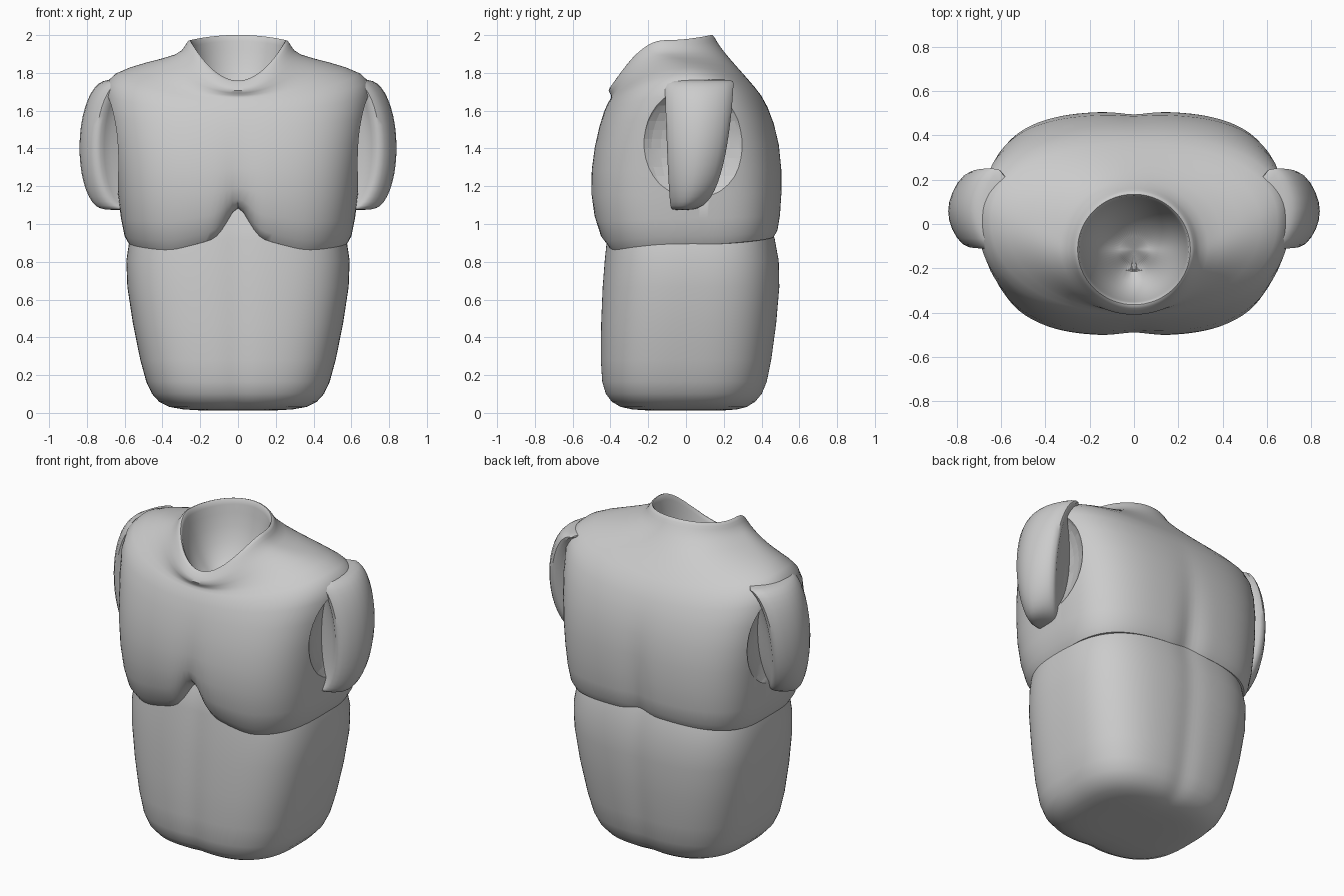
import bpy, bmesh, math

if "Cube" in bpy.data.objects:
    bpy.data.objects.remove(bpy.data.objects["Cube"])

SEG = 64


def clamp(v):
    return min(1, max(0, v))


def select(ob):
    bpy.ops.object.select_all(action='DESELECT')
    ob.select_set(True)
    bpy.context.view_layer.objects.active = ob


def loft(name, rings):
    """Bridge closed rings of points, fan both ends shut, subdivide and smooth."""
    bm = bmesh.new()
    loops = [[bm.verts.new(p) for p in r] for r in rings]
    n = len(loops[0])
    for a, b in zip(loops, loops[1:]):
        for i in range(n):
            j = (i + 1) % n
            bm.faces.new((a[i], a[j], b[j], b[i]))
    for lp in (loops[0], loops[-1]):
        centre = bm.verts.new([sum(v.co[k] for v in lp) / n for k in range(3)])
        for i in range(n):
            bm.faces.new((lp[i], lp[(i + 1) % n], centre))
    bmesh.ops.recalc_face_normals(bm, faces=bm.faces)
    mesh = bpy.data.meshes.new(name)
    bm.to_mesh(mesh)
    bm.free()
    ob = bpy.data.objects.new(name, mesh)
    bpy.context.collection.objects.link(ob)
    select(ob)
    ob.modifiers.new("smooth", "SUBSURF").levels = 1
    bpy.ops.object.modifier_apply(modifier="smooth")
    bpy.ops.object.shade_smooth_by_angle(angle=math.radians(40))
    return ob


def ring(w, yf, yb, zf, zs, zb, n, crease=0.0, shift=0.0, arch=False):
    """Superellipse ring with separate front/back depth and front/side/back height."""
    yc = (yf + yb) / 2 + shift                   # depth of the widest point
    pts = []
    for i in range(SEG):
        t = 2 * math.pi * i / SEG
        s, c = math.sin(t), math.cos(t)          # c > 0 is the front
        r = (abs(s) ** n + abs(c) ** n) ** (-1 / n)
        x = w * s * r
        y = yc - c * r * ((yc - yf) if c > 0 else (yb - yc))
        z = zs * s * s + (zf if c > 0 else zb) * c * c
        y += math.copysign(crease, c) * max(0, 1 - abs(x) / 0.09)
        if arch and c > 0:                       # raised notch between the pectorals
            z += clamp((1.17 - z) / 0.33) * (0.12 * clamp(1 - abs(x) / 0.36)
                                             + 0.17 * clamp(1 - abs(x) / 0.1))
        pts.append((x, y, z))
    return pts


# abdomen: half width, front y, back y, z
ABDOMEN = [(.20, -.22, .22, .012), (.38, -.36, .33, .022), (.46, -.435, .41, .09),
           (.51, -.46, .45, .22), (.605, -.445, .512, .72),
           (.585, -.42, .48, .9), (.50, -.40, .40, 1.2)]
loft("abdomen", [ring(w, f, b, z, z, z, 3, .012) for w, f, b, z in ABDOMEN])

# chest shell: half width, front y, back y, then front, side and back height
CHEST = [(.42, -.28, .32, .88, .93, .97), (.55, -.39, .45, .82, .87, .92),
         (.605, -.46, .49, .85, .90, .94), (.635, -.517, .512, 1.15, 1.15, 1.15),
         (.665, -.49, .505, 1.42, 1.42, 1.43), (.725, -.43, .43, 1.62, 1.72, 1.64),
         (.67, -.40, .37, 1.66, 1.80, 1.72), (.48, -.39, .28, 1.68, 1.86, 1.82)]
rings = []
for row in CHEST:
    zs = row[4]
    roundness = 3.2 - 1.2 * clamp((zs - 1.2) / .65) ** 2
    rings.append(ring(*row, roundness, .035 * clamp((1.5 - zs) / .5), .04, zs < 1.3))
# collar and neck hollow: radius and drop below the tilted rim
for r, d in ((.31, .08), (.28, .03), (.263, 0), (.246, 0), (.24, .06), (.20, .25), (.1, .38)):
    rings.append(ring(r, -.11 - r, -.12 + r, 1.76 - d * .7, 1.975 - d, 2.003 - d, 2))
chest = loft("chest", rings)

# armhole hollows cut in each side
for side in (1, -1):
    bpy.ops.mesh.primitive_uv_sphere_add(segments=32, ring_count=20,
                                         location=(side * .72, .05, 1.40))
    cutter = bpy.context.object
    cutter.name = "armhole_cutter"
    cutter.scale = (.15, .33, .32)
    cutter.hide_render = True
    bpy.context.view_layer.update()
    select(chest)
    cut = chest.modifiers.new("armhole", "BOOLEAN")
    cut.operation, cut.solver, cut.object = "DIFFERENCE", "EXACT", cutter
    bpy.ops.object.modifier_apply(modifier=cut.name)
    bpy.data.objects.remove(cutter)
select(chest)
bpy.ops.object.shade_smooth_by_angle(angle=math.radians(40))

# shoulder caps: curved straps tapering downwards, joined to the chest by a web
for side, name in ((1, "right_shoulder_cap"), (-1, "left_shoulder_cap")):
    rings = []
    for k in range(11):
        u = k / 10
        z = 1.42 + .345 * math.cos(math.pi * u)
        x = .70 + .138 * math.sin(math.pi * u) + .02 * u
        yc, h = .07 - .09 * u ** 3, .19 - .13 * u ** 2.5
        half = [(x - .02, .5), (x - .07, .95), (x - .12, 1), (x - .15, .65), (.52, .35)]
        sec = [(x, 0)] + half + [(.52, 0)] + [(a, -b) for a, b in reversed(half)]
        rings.append([(side * a, yc + b * h, z) for a, b in sec])
    loft(name, rings)
